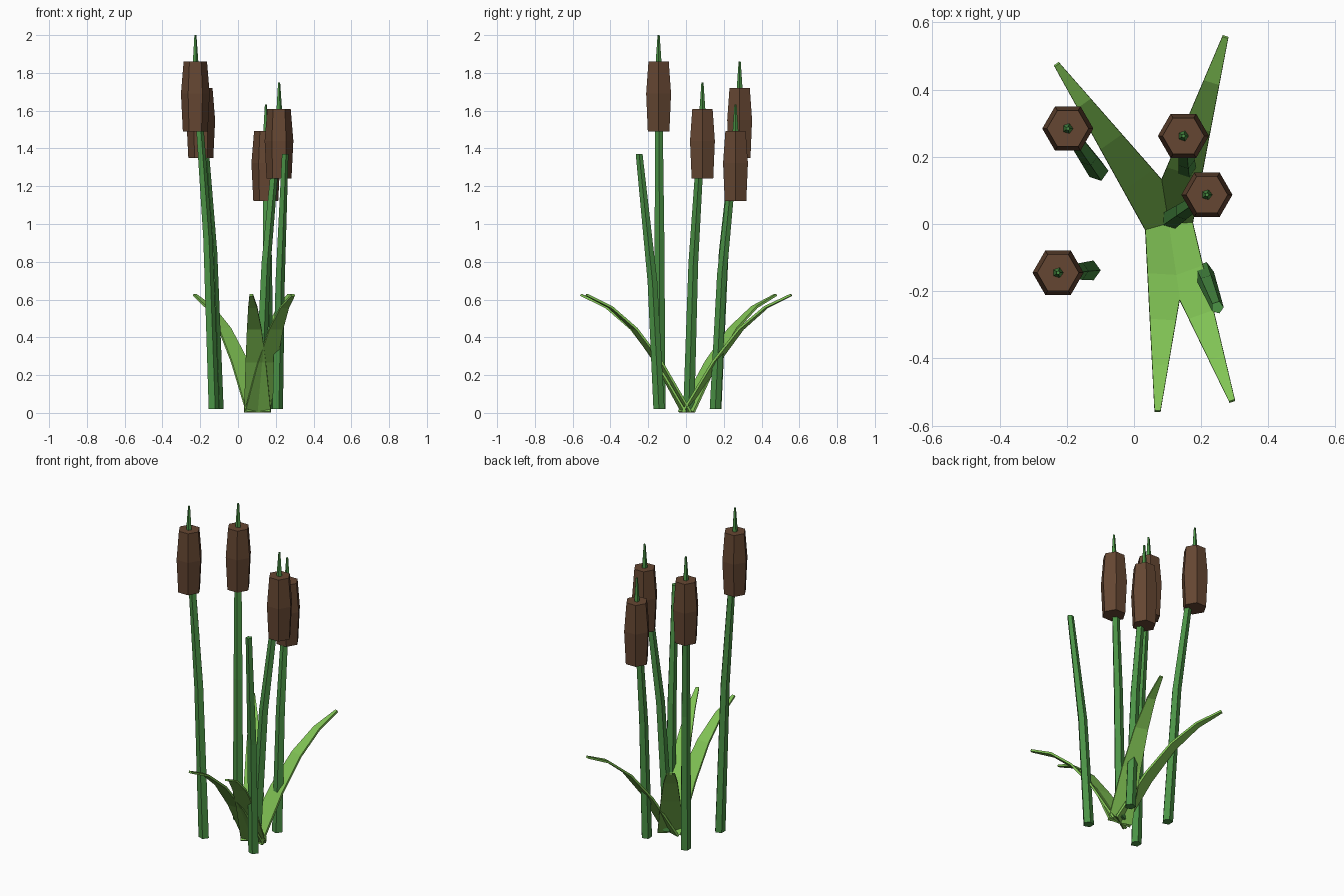
import bpy, bmesh
from math import cos, sin, pi
from mathutils import Vector

if "Cube" in bpy.data.objects:
    bpy.data.objects.remove(bpy.data.objects["Cube"])


def material(name, rgb):
    m = bpy.data.materials.new(name)
    m.diffuse_color = (*rgb, 1)
    m.use_nodes = True
    m.node_tree.nodes["Principled BSDF"].inputs["Base Color"].default_value = m.diffuse_color
    return m


STALK = material("stalk_green", (0.07, 0.29, 0.06))
LEAF = material("leaf_green", (0.22, 0.55, 0.09))
BROWN = material("head_brown", (0.13, 0.062, 0.032))


def finish(name, bm, mat):
    bmesh.ops.recalc_face_normals(bm, faces=bm.faces[:])
    me = bpy.data.meshes.new(name)
    bm.to_mesh(me)
    bm.free()
    me.materials.append(mat)
    ob = bpy.data.objects.new(name, me)
    bpy.context.collection.objects.link(ob)
    return ob


def tube(name, rings, sides, mat):
    """Capped prism through (centre, radius) rings, kept horizontal."""
    bm = bmesh.new()
    loops = []
    for c, r in rings:
        loops.append([bm.verts.new((c[0] + r * cos(2 * pi * i / sides),
                                    c[1] + r * sin(2 * pi * i / sides), c[2]))
                      for i in range(sides)])
    for a, b in zip(loops, loops[1:]):
        for i in range(sides):
            j = (i + 1) % sides
            bm.faces.new((a[i], a[j], b[j], b[i]))
    bm.faces.new(loops[0][::-1])
    bm.faces.new(loops[-1])
    return finish(name, bm, mat)


def stalk(name, base, top, z):
    b, t = Vector((*base, 0.02)), Vector((*top, z))
    mid = b.lerp(t, 0.33)
    mid.z = 0.02 + (z - 0.02) * 0.5
    tube(name, [(b, 0.031), (mid, 0.027), (t, 0.019)], 5, STALK)


# Cattails: bent stalk, hexagonal seed head, thin spike (base, top, head bottom)
cattails = [((-0.13, -0.138), (-0.226, -0.145), 1.49),
            ((-0.107, 0.158), (-0.197, 0.284), 1.35),
            ((0.157, 0.155), (0.147, 0.262), 1.122),
            ((0.112, 0.015), (0.217, 0.087), 1.24)]
for i, (base, top, z) in enumerate(cattails, 1):
    stalk(f"stalk_{i}", base, top, z + 0.33)
    tube(f"seed_head_{i}", [((*top, z), 0.066), ((*top, z + 0.2), 0.076),
                            ((*top, z + 0.37), 0.062)], 6, BROWN)
    tube(f"spike_{i}", [((*top, z + 0.34), 0.018), ((*top, z + 0.51), 0.006)], 5, STALK)

# Bare stalk without a head
stalk("bare_stalk", (0.207, -0.143), (0.248, -0.248), 1.37)

# Arching leaves: fraction outward, height
arch = [(0, 0.005), (0.28, 0.27), (0.52, 0.445), (0.76, 0.56), (1, 0.625)]
for i, tip in enumerate([(-0.23, 0.475), (0.272, 0.557), (0.07, -0.557), (0.292, -0.527)], 1):
    root = Vector((0.103, 0.002))
    d = Vector(tip) - root
    side = Vector((-d.y, d.x)).normalized()
    bm = bmesh.new()
    rows = []
    for f, z in arch:
        c, w = root + d * f, 0.071 + (0.009 - 0.071) * f
        rows.append([bm.verts.new((*(c + side * w * s), z)) for s in (-1, 1)])
    for a, b in zip(rows, rows[1:]):
        bm.faces.new((a[0], a[1], b[1], b[0]))
    ob = finish(f"leaf_{i}", bm, LEAF)
    sol = ob.modifiers.new("thickness", 'SOLIDIFY')
    sol.thickness = 0.012
    sol.offset = 0
